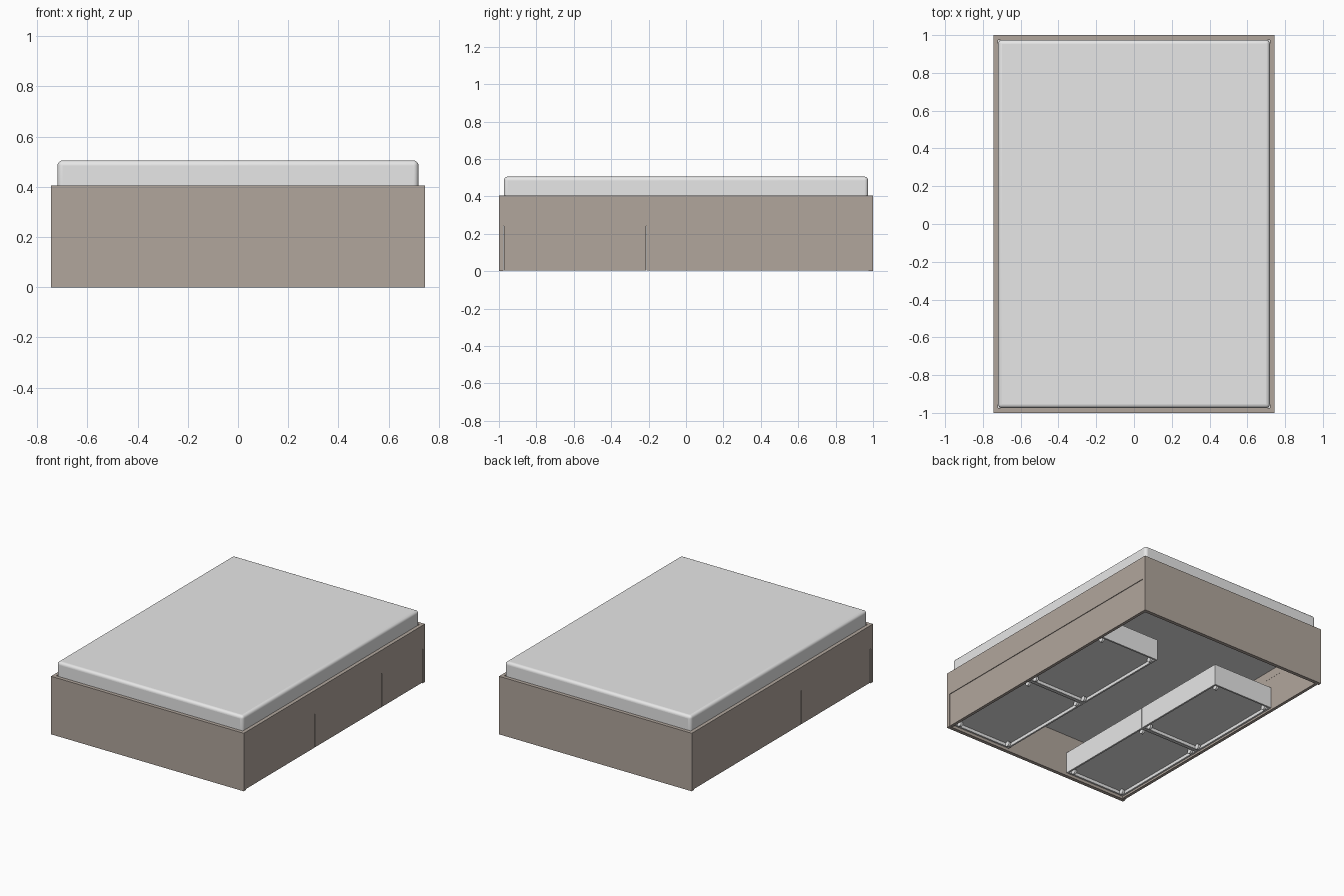
import bpy, math

if "Cube" in bpy.data.objects:
    bpy.data.objects.remove(bpy.data.objects["Cube"])


def material(name, r, g, b):
    m = bpy.data.materials.new(name)
    m.diffuse_color = (r, g, b, 1)
    m.use_nodes = True
    m.node_tree.nodes["Principled BSDF"].inputs["Base Color"].default_value = m.diffuse_color
    return m


WOOD = material("taupe wood", 0.44, 0.38, 0.335)
WHITE = material("off white", 0.8, 0.8, 0.8)


def box(name, x, y, z, mat):
    """Box from (min, max) ranges."""
    bpy.ops.mesh.primitive_cube_add(
        size=1, location=[(r[0] + r[1]) / 2 for r in (x, y, z)])
    o = bpy.context.object
    o.name = name
    o.scale = [abs(r[1] - r[0]) for r in (x, y, z)]
    bpy.ops.object.transform_apply(location=False, rotation=False, scale=True)
    o.data.materials.append(mat)
    return o


def caster(name, x, y):
    bpy.ops.mesh.primitive_cylinder_add(
        vertices=20, radius=0.018, depth=0.016, location=(x, y, 0.022),
        rotation=(0, math.pi / 2, 0))
    o = bpy.context.object
    o.name = name
    o.data.materials.append(WHITE)
    bpy.ops.object.shade_smooth_by_angle()


W, L, T = 0.745, 1.0, 0.025      # half width, half length, board thickness
IX, IY = W - T, L - T            # inner half sizes
FX = W - 0.004                   # outer face of the recessed fronts

# End boards
for s, label in ((-1, "foot"), (1, "head")):
    box(label + "_board", (-W, W), (s * IY, s * L), (0, 0.405), WOOD)

# Mattress base and mattress
box("mattress_base", (-IX, IX), (-IY, IY), (0.30, 0.32), WHITE)
mattress = box("mattress", (-0.719, 0.719), (-0.974, 0.974), (0.32, 0.505), WHITE)
bev = mattress.modifiers.new("soft_edges", 'BEVEL')
bev.width = 0.02
bev.segments = 5
bpy.ops.object.shade_smooth_by_angle()


def drawer(name, s, y0, y1, front_end):
    """Open box on casters, with a front board on side s."""
    xo, xi, t = s * IX, s * 0.245, 0.012
    z = (0.018, 0.168)
    box(name + "_front", (s * IX, s * FX), (y0 + 0.001, front_end - 0.002),
        (0.004, 0.2405), WOOD)
    a, b = y0 + 0.003, y1 - 0.003
    box(name + "_back_wall", (xi, xi + s * t), (a, b), z, WHITE)
    box(name + "_outer_wall", (xo - s * t, xo), (a, b), z, WHITE)
    for y, label in ((a, "_foot_wall"), (b - t, "_head_wall")):
        box(name + label, (xi + s * t, xo - s * t), (y, y + t), z, WHITE)
    box(name + "_bottom", (xi + s * t, xo - s * t), (a + t, b - t),
        (0.04, 0.048), WHITE)
    for x in (xi + s * 0.035, xo - s * 0.035):
        for y in (a + 0.035, b - 0.035):
            caster(name + "_caster", x, y)


# Side rails and two drawers on each side
for s, label in ((-1, "left"), (1, "right")):
    box(label + "_rail", (s * IX, s * W), (-IY, IY), (0.241, 0.405), WOOD)
    drawer(label + "_foot_drawer", s, -IY, -0.212, -0.212)
    drawer(label + "_head_drawer", s, -0.212, 0.53, 0.53 if s > 0 else IY)

# Fixed panel beside the right drawers
box("right_fixed_panel", (IX, FX), (0.53, IY), (0.004, 0.2405), WOOD)
